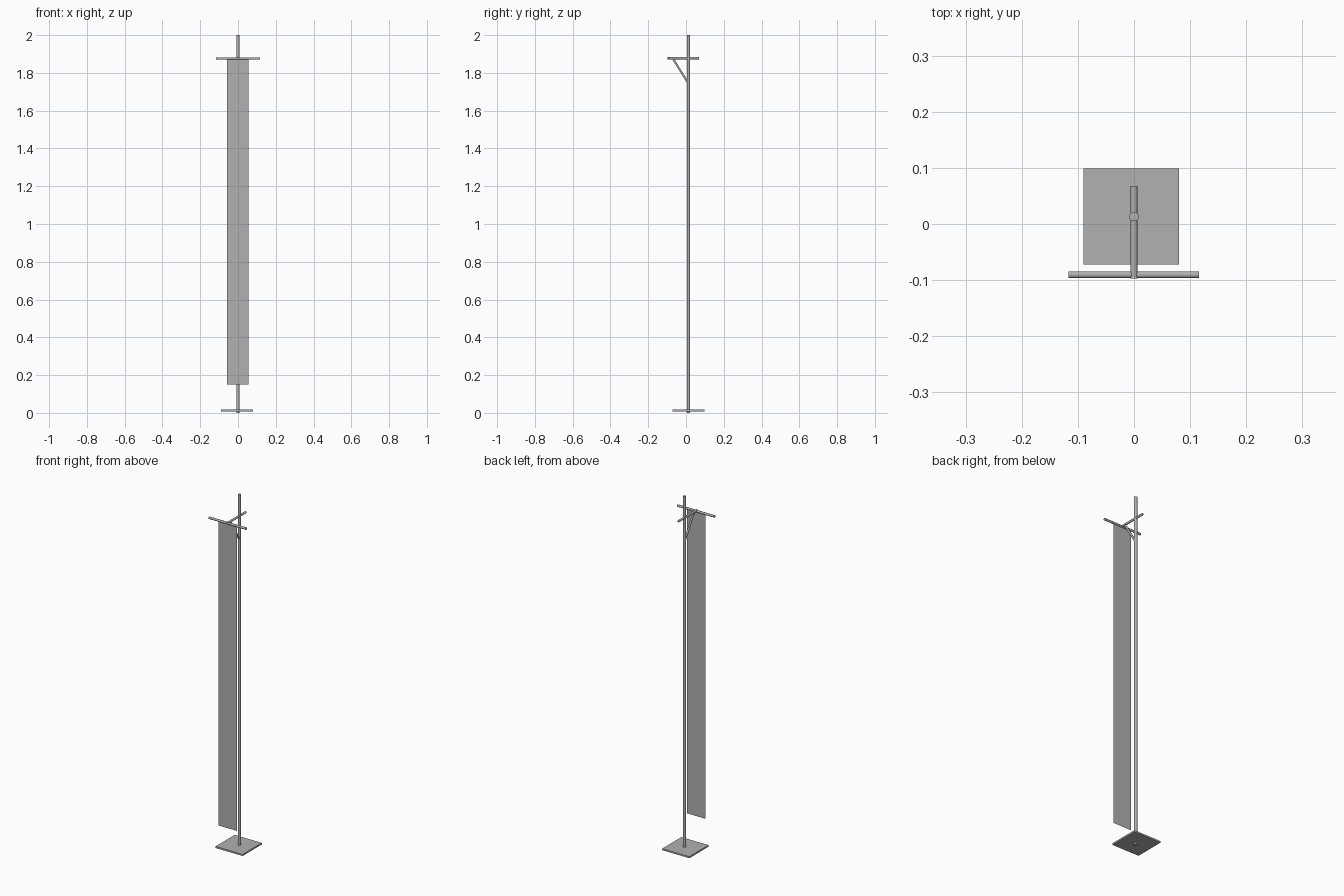
import bpy, math
from mathutils import Vector, Matrix

if "Cube" in bpy.data.objects:
    bpy.data.objects.remove(bpy.data.objects["Cube"])

POLE_Y = 0.013
BAR_Y = -0.0905

# Dark grey finish shared by all parts
grey = bpy.data.materials.new("dark_grey")
grey.diffuse_color = (0.44, 0.44, 0.44, 1)
grey.use_nodes = True
grey.node_tree.nodes["Principled BSDF"].inputs["Base Color"].default_value = grey.diffuse_color


def finish(ob, name):
    ob.name = name
    ob.data.materials.append(grey)
    return ob


def rod(name, start, end, radius):
    """Smooth-sided octagonal rod between two points, flats facing the axes."""
    a, b = Vector(start), Vector(end)
    d = b - a
    bpy.ops.mesh.primitive_cylinder_add(vertices=8, radius=radius / math.cos(math.pi / 8), depth=d.length)
    ob = finish(bpy.context.object, name)
    ob.data.transform(Matrix.Rotation(math.pi / 8, 4, 'Z'))
    ob.location = (a + b) / 2
    ob.rotation_euler = d.to_track_quat('Z', 'Y').to_euler()
    bpy.ops.object.shade_smooth_by_angle(angle=math.radians(60))
    return ob


# Square base plate, slightly off-centre from the pole
bpy.ops.mesh.primitive_cube_add(size=1, location=(-0.005, POLE_Y, 0.013))
finish(bpy.context.object, "base_plate").scale = (0.17, 0.171, 0.009)

# Upright, forward arm, hanging bar and diagonal brace
rod("pole", (0, POLE_Y, 0), (0, POLE_Y, 2), 0.008)
rod("arm", (0, 0.068, 1.878), (0, -0.097, 1.878), 0.006)
rod("crossbar", (-0.117, BAR_Y, 1.876), (0.116, BAR_Y, 1.876), 0.006)
rod("brace", (0, 0.010, 1.748), (0, -0.071, 1.878), 0.005)

# Thin hanging cloth
bpy.ops.mesh.primitive_plane_add(size=1, location=(-0.001, BAR_Y, 1.012), rotation=(math.pi / 2, 0, 0))
finish(bpy.context.object, "banner").scale = (0.114, 1.722, 1)
